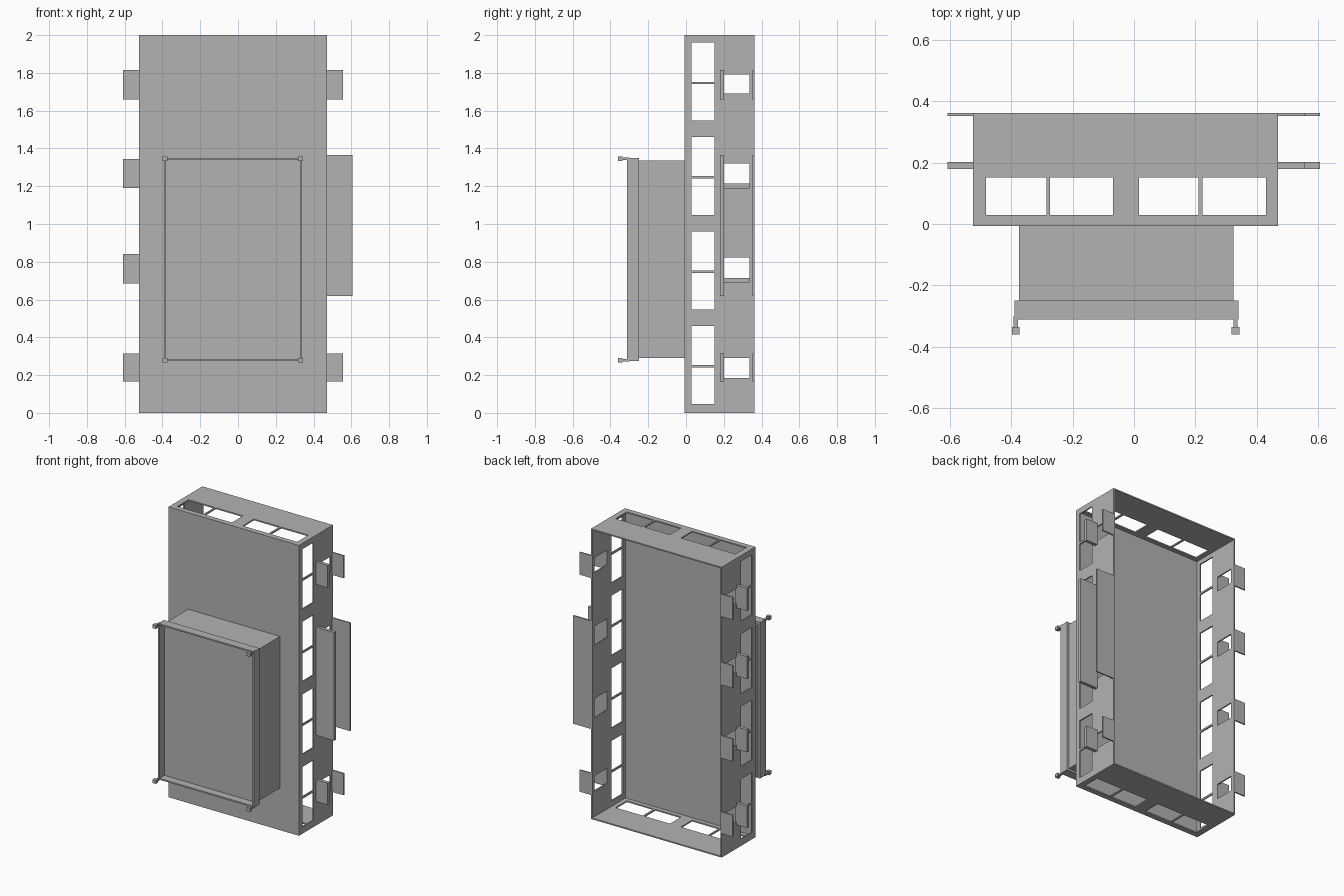
import bpy, bmesh
from mathutils import Vector

if "Cube" in bpy.data.objects:
    bpy.data.objects.remove(bpy.data.objects["Cube"], do_unlink=True)

grey = bpy.data.materials.new("sheet_metal_grey")
grey.use_nodes = True
COLOUR = (0.45, 0.45, 0.45, 1)
grey.diffuse_color = COLOUR
grey.node_tree.nodes["Principled BSDF"].inputs["Base Color"].default_value = COLOUR


def finish(name, bm):
    bmesh.ops.recalc_face_normals(bm, faces=bm.faces)
    mesh = bpy.data.meshes.new(name)
    bm.to_mesh(mesh)
    bm.free()
    mesh.materials.append(grey)
    obj = bpy.data.objects.new(name, mesh)
    bpy.context.collection.objects.link(obj)
    return obj


def box(name, x, y, z):
    """Box from (low, high) ranges."""
    bm = bmesh.new()
    bmesh.ops.create_cube(bm, size=1)
    for v in bm.verts:
        v.co = Vector([r[0] if c < 0 else r[1] for c, r in zip(v.co, (x, y, z))])
    return finish(name, bm)


def panel(name, u, v, holes, place, thickness):
    """Sheet over ranges u, v with rectangular holes; place maps (u, v) to space."""
    us = sorted({*u, *(c for h in holes for c in h[0])})
    vs = sorted({*v, *(c for h in holes for c in h[1])})
    bm = bmesh.new()
    grid = {(a, b): bm.verts.new(place(a, b)) for a in us for b in vs}
    for a0, a1 in zip(us, us[1:]):
        for b0, b1 in zip(vs, vs[1:]):
            ca, cb = (a0 + a1) / 2, (b0 + b1) / 2
            if not any(h[0][0] < ca < h[0][1] and h[1][0] < cb < h[1][1] for h in holes):
                bm.faces.new([grid[k] for k in ((a0, b0), (a1, b0), (a1, b1), (a0, b1))])
    bmesh.ops.delete(bm, geom=[w for w in bm.verts if not w.link_faces], context='VERTS')
    moved = bmesh.ops.extrude_face_region(bm, geom=bm.faces[:], use_keep_orig=True)["geom"]
    bmesh.ops.translate(bm, vec=thickness,
                        verts=[g for g in moved if isinstance(g, bmesh.types.BMVert)])
    return finish(name, bm)


# Main housing: open at the back
L, R = -0.525, 0.47
FRONT, BACK, T = -0.007, 0.362, 0.009
box("front_sheet", (L, R), (FRONT, 0.0), (0, 2))

slot_y = (0.03, 0.152)
end_slots = [((-0.483, -0.285), slot_y), ((-0.274, -0.068), slot_y),
             ((0.016, 0.211), slot_y), ((0.224, 0.43), slot_y)]
for name, z, d in (("bottom_sheet", 0, T), ("top_sheet", 2, -T)):
    panel(name, (L, R), (0, BACK), end_slots,
          lambda a, b, z=z: (a, b, z), Vector((0, 0, d)))

# Side sheets: paired vent slots plus cable openings between the tabs
vents = []
for i in range(4):
    z = 0.5 * i
    vents += [(slot_y, (z + 0.047, z + 0.24)), (slot_y, (z + 0.253, z + 0.46))]
open_y = (0.2, 0.335)
right_open = [(0.185, 0.29), (0.715, 0.822), (1.215, 1.32), (1.69, 1.792)]
left_open = [(0.185, 0.29), (0.69, 0.822), (1.19, 1.32), (1.69, 1.792)]
for name, x, d, openings in (("right_sheet", L, T, right_open),
                             ("left_sheet", R, -T, left_open)):
    panel(name, (0, BACK), (T, 2 - T), vents + [(open_y, z) for z in openings],
          lambda a, b, x=x: (x, a, b), Vector((d, 0, 0)))

# Mounting tabs: an inner and a rear plate at each position
tab_layers = {"inner": (0.18, 0.202), "rear": (0.353, BACK)}
right_tabs = [(0.165, 0.315), (0.685, 0.84), (1.19, 1.345), (1.66, 1.815)]
for layer, y in tab_layers.items():
    for z in right_tabs:
        box(f"right_{layer}_tab", (-0.608, L), y, z)
    for z in (right_tabs[0], right_tabs[-1]):
        box(f"left_{layer}_tab", (R, 0.557), y, z)
    box(f"left_{layer}_long_plate", (R, 0.607), y, (0.62, 1.365))

# Protruding box with a shallow open tray on its front
box("front_box", (-0.375, 0.325), (-0.252, FRONT), (0.29, 1.335))
x0, x1, z0, z1, rim = -0.39, 0.34, 0.275, 1.35, 0.01
tray_y = (-0.312, -0.252)
box("tray_back", (x0, x1), (-0.258, -0.25), (z0, z1))
for name, x in (("right", (x0, x0 + rim)), ("left", (x1 - rim, x1))):
    box(f"tray_{name}_rim", x, tray_y, (z0, z1))
for name, z in (("bottom", (z0, z0 + rim)), ("top", (z1 - rim, z1))):
    box(f"tray_{name}_rim", (x0 + rim, x1 - rim), tray_y, z)

# Corner pins with square heads
for x in (-0.386, 0.331):
    for z in (0.279, 1.346):
        for name, half, y in (("pin_rod", 0.007, (-0.34, -0.3)),
                              ("pin_head", 0.0125, (-0.36, -0.336))):
            box(name, (x - half, x + half), y, (z - half, z + half))
